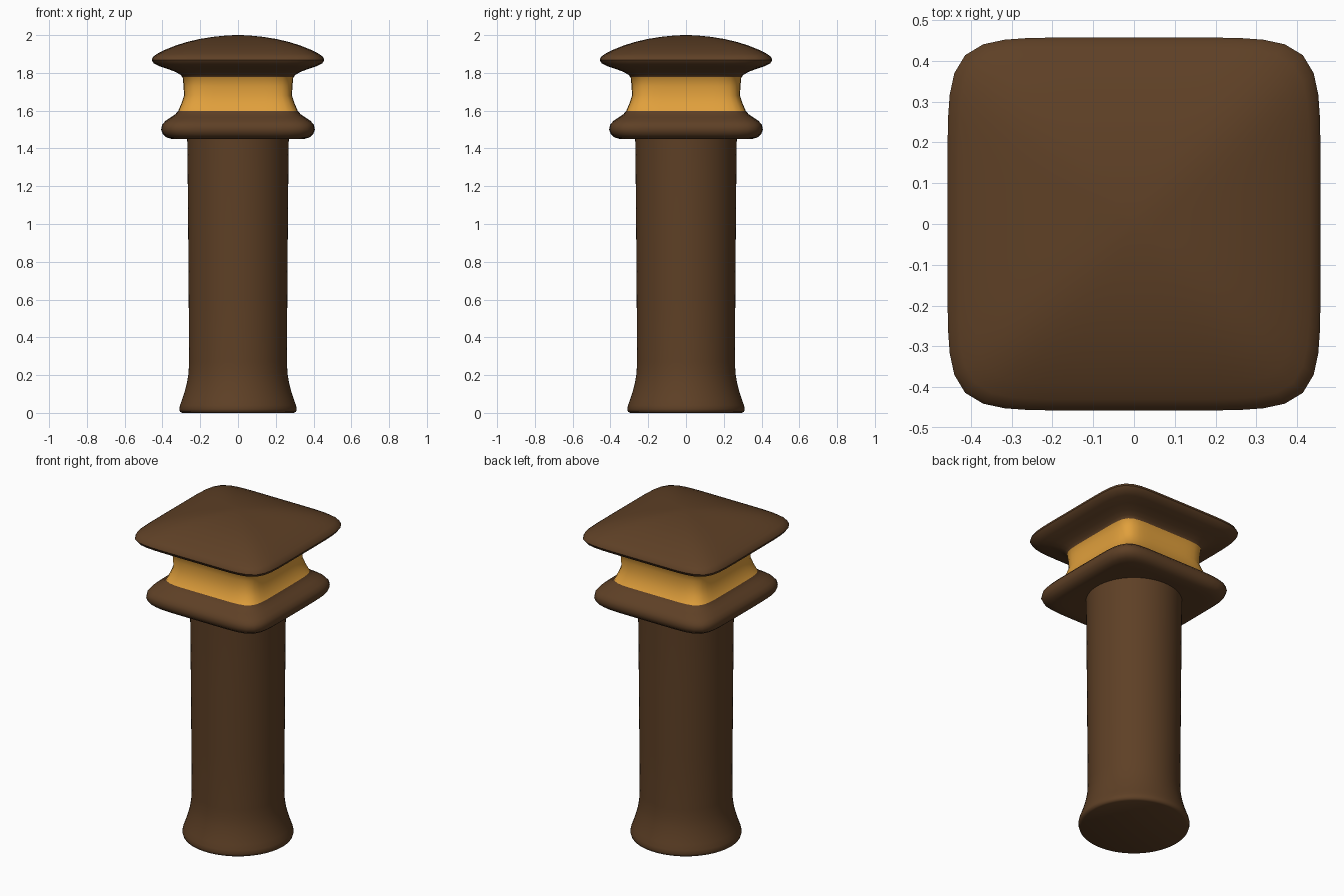
import bpy, bmesh, math

if "Cube" in bpy.data.objects:
    bpy.data.objects.remove(bpy.data.objects["Cube"])

def material(name, rgb):
    m = bpy.data.materials.new(name)
    m.diffuse_color = (*rgb, 1)
    m.use_nodes = True
    m.node_tree.nodes["Principled BSDF"].inputs["Base Color"].default_value = m.diffuse_color
    return m

brown = material("dark brown wood", (0.112, 0.051, 0.019))
gold = material("golden yellow", (0.75, 0.35, 0.045))
SIDES = 72

def loft(name, rings, mats, pick=None):
    """Stack superellipse rings (z, half width, squareness) into a closed body."""
    bm = bmesh.new()
    loops = []
    for z, w, n in rings:
        loop = []
        for i in range(SIDES):
            a = 2 * math.pi * i / SIDES
            c, s = math.cos(a), math.sin(a)
            r = w / (abs(c) ** n + abs(s) ** n) ** (1 / n)
            loop.append(bm.verts.new((r * c, r * s, z)))
        loops.append(loop)
    for lo, hi in zip(loops, loops[1:]):
        for i in range(SIDES):
            j = (i + 1) % SIDES
            bm.faces.new((lo[i], lo[j], hi[j], hi[i]))
    bm.faces.new(loops[0][::-1])
    bm.faces.new(loops[-1])
    for f in bm.faces:
        f.smooth = True
        if pick:
            f.material_index = pick(f.calc_center_median().z)
    me = bpy.data.meshes.new(name)
    bm.to_mesh(me)
    bm.free()
    for m in mats:
        me.materials.append(m)
    ob = bpy.data.objects.new(name, me)
    bpy.context.collection.objects.link(ob)
    bpy.context.view_layer.objects.active = ob
    ob.select_set(True)
    bpy.ops.object.shade_smooth_by_angle(angle=math.radians(50))
    ob.select_set(False)

# round shaft with flared foot
shaft = [(0, .295), (.006, .307), (.02, .311), (.04, .307), (.07, .296), (.11, .283),
         (.16, .270), (.21, .262), (.27, .259), (.6, .261), (1.0, .264), (1.42, .268), (1.47, .270)]
loft("shaft", [(z, r, 2) for z, r in shaft], [brown])

# square capital: lower plate, golden neck, domed cap
capital = [(1.455, .26, 2), (1.45, .31, 4), (1.45, .35, 6), (1.458, .378, 7), (1.475, .398, 7),
           (1.50, .407, 7), (1.525, .402, 7), (1.545, .385, 7), (1.565, .355, 7), (1.58, .333, 7),
           (1.597, .317, 7), (1.64, .299, 7), (1.68, .286, 7), (1.73, .288, 7), (1.777, .293, 7),
           (1.79, .305, 7), (1.805, .33, 7), (1.82, .37, 7), (1.835, .415, 7), (1.85, .446, 7),
           (1.868, .457, 7), (1.885, .450, 7), (1.90, .430, 7), (1.92, .392, 7), (1.945, .330, 7),
           (1.965, .265, 6), (1.98, .20, 5), (1.991, .13, 4), (1.998, .06, 3), (2.0, .015, 2)]
loft("capital", capital, [brown, gold], lambda z: int(1.6 < z < 1.775))
